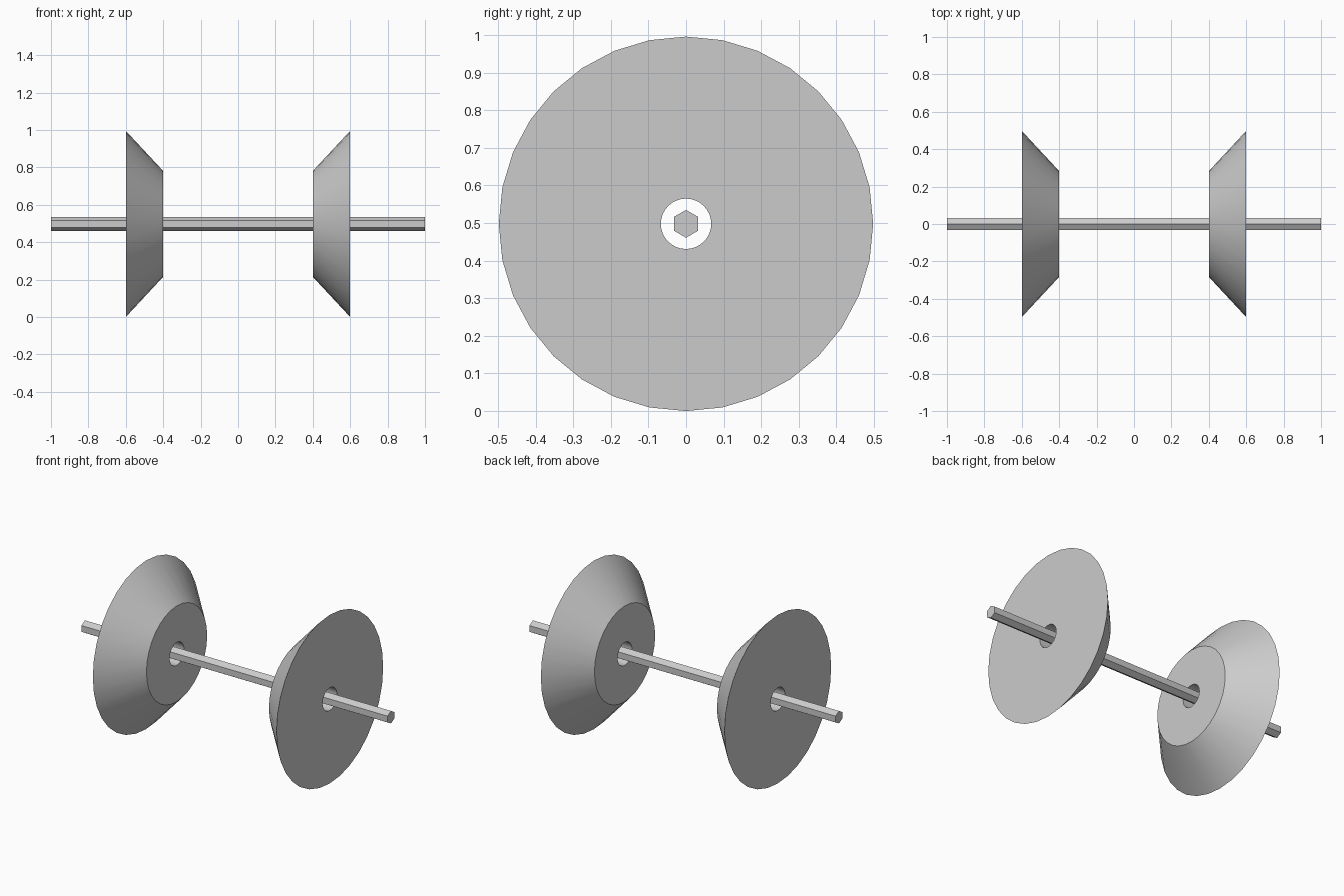
import bpy, bmesh, math
from mathutils import Matrix

cube = bpy.data.objects.get("Cube")
if cube:
    bpy.data.objects.remove(cube, do_unlink=True)

CENTRE_Z = 0.498
SEGMENTS = 32

grey = bpy.data.materials.new("plain_grey")
grey.use_nodes = True
grey.diffuse_color = (0.6, 0.6, 0.6, 1)
grey.node_tree.nodes["Principled BSDF"].inputs["Base Color"].default_value = (0.6, 0.6, 0.6, 1)


def add_object(name, bm):
    bmesh.ops.recalc_face_normals(bm, faces=bm.faces)
    mesh = bpy.data.meshes.new(name)
    bm.to_mesh(mesh)
    bm.free()
    mesh.materials.append(grey)
    obj = bpy.data.objects.new(name, mesh)
    obj.location.z = CENTRE_Z
    bpy.context.collection.objects.link(obj)
    return obj


def wheel(name, side):
    """Bevelled disc with a through hole, wide face outward."""
    profile = [(0.6, 0.067), (0.6, 0.498), (0.4, 0.283), (0.4, 0.067)]
    bm = bmesh.new()
    rings = []
    for x, r in profile:
        angles = [math.tau * i / SEGMENTS for i in range(SEGMENTS)]
        rings.append([bm.verts.new((side * x, r * math.sin(a), r * math.cos(a)))
                      for a in angles])
    for k, ring in enumerate(rings):
        following = rings[(k + 1) % len(rings)]
        for i in range(SEGMENTS):
            j = (i + 1) % SEGMENTS
            bm.faces.new((ring[i], ring[j], following[j], following[i]))
    obj = add_object(name, bm)
    bpy.ops.object.select_all(action='DESELECT')
    obj.select_set(True)
    bpy.context.view_layer.objects.active = obj
    bpy.ops.object.shade_smooth_by_angle(angle=math.radians(30))


# Hexagonal axle with a corner pointing up
bm = bmesh.new()
bmesh.ops.create_cone(bm, cap_ends=True, segments=6, radius1=0.037, radius2=0.037, depth=2,
                      matrix=Matrix.Rotation(math.pi / 2, 4, 'Y'))
top = max(v.co.z for v in bm.verts)
if top < 0.036:
    bmesh.ops.rotate(bm, verts=bm.verts, matrix=Matrix.Rotation(math.pi / 6, 3, 'X'))
add_object("axle", bm)

# Pair of wheels
wheel("left_wheel", 1)
wheel("right_wheel", -1)
